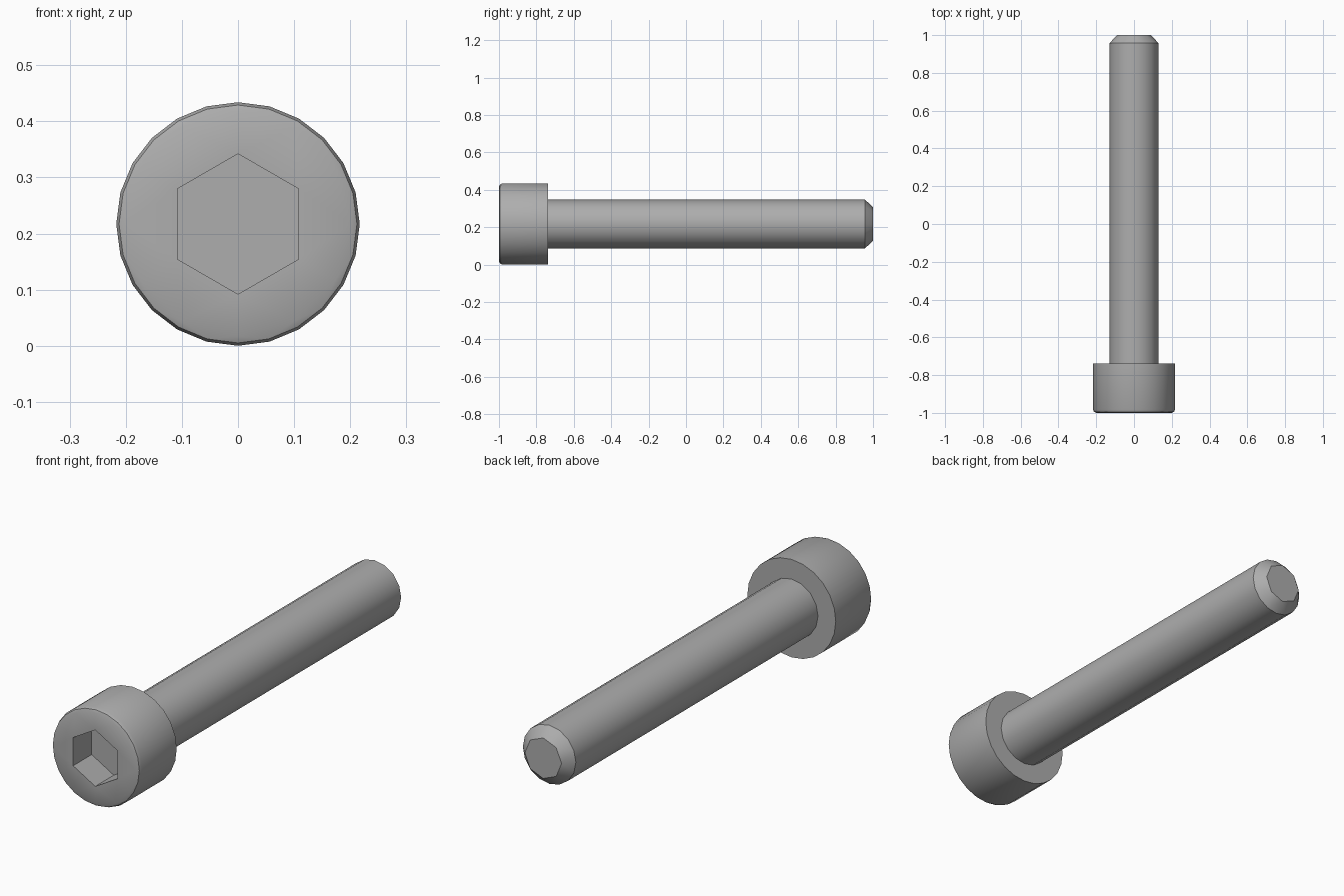
import bpy
import bmesh
from math import sin, cos, pi, radians

cube = bpy.data.objects.get("Cube")
if cube:
    bpy.data.objects.remove(cube, do_unlink=True)

AXIS_Z = 0.217      # height of the screw axis
SHANK_R = 0.13
HEAD_R = 0.217
HEAD_BACK = -0.739

steel = bpy.data.materials.new("grey_steel")
steel.use_nodes = True
GREY = (0.42, 0.42, 0.42, 1)
steel.diffuse_color = GREY
steel.node_tree.nodes["Principled BSDF"].inputs["Base Color"].default_value = GREY


def ring(bm, radius, y, sides):
    """Closed loop of edges around the screw axis."""
    verts = [bm.verts.new((radius * sin(2 * pi * i / sides), y,
                           AXIS_Z + radius * cos(2 * pi * i / sides)))
             for i in range(sides)]
    return [bm.edges.new((verts[i - 1], verts[i])) for i in range(sides)]


def skin(bm, a, b):
    """Faces between two loops, where b has as many sides as a or half."""
    va = [e.verts[1] for e in a]
    vb = [e.verts[1] for e in b]
    step = len(va) // len(vb)
    for i in range(len(vb)):
        j = (i + 1) % len(vb)
        if step == 1:
            bm.faces.new((va[i], va[j], vb[j], vb[i]))
        else:
            p, q, r = va[2 * i], va[2 * i + 1], va[(2 * i + 2) % len(va)]
            bm.faces.new((p, q, vb[i]))
            bm.faces.new((q, vb[j], vb[i]))
            bm.faces.new((q, r, vb[j]))


def cap(bm, loop):
    bm.faces.new([e.verts[1] for e in loop])


def flat_fill(bm, outer, inner):
    """Flat face between an outline and a hole."""
    bmesh.ops.triangle_fill(bm, edges=outer + inner, use_beauty=True)


def finish(bm, name):
    bmesh.ops.recalc_face_normals(bm, faces=bm.faces)
    mesh = bpy.data.meshes.new(name)
    bm.to_mesh(mesh)
    bm.free()
    mesh.materials.append(steel)
    obj = bpy.data.objects.new(name, mesh)
    bpy.context.collection.objects.link(obj)
    bpy.ops.object.select_all(action='DESELECT')
    obj.select_set(True)
    bpy.context.view_layer.objects.active = obj
    bpy.ops.object.shade_smooth_by_angle(angle=radians(35))


# Head: underside, wall, rounded rim, front face and hexagonal socket
bm = bmesh.new()
hole = ring(bm, SHANK_R, HEAD_BACK, 16)
back = ring(bm, HEAD_R, HEAD_BACK, 24)
wall = ring(bm, HEAD_R, -0.982, 24)
rim = ring(bm, 0.212, -0.994, 24)
face = ring(bm, 0.2, -1, 12)
hexagon = ring(bm, 0.125, -1, 6)
socket = ring(bm, 0.125, -0.87, 6)
flat_fill(bm, back, hole)
skin(bm, back, wall)
skin(bm, wall, rim)
skin(bm, rim, face)
flat_fill(bm, face, hexagon)
skin(bm, hexagon, socket)
cap(bm, socket)
finish(bm, "socket_head")

# Shank with a chamfered tip
bm = bmesh.new()
start = ring(bm, SHANK_R, HEAD_BACK, 16)
shoulder = ring(bm, SHANK_R, 0.957, 16)
tip = ring(bm, 0.09, 1, 8)
skin(bm, start, shoulder)
skin(bm, shoulder, tip)
cap(bm, tip)
finish(bm, "shank")
